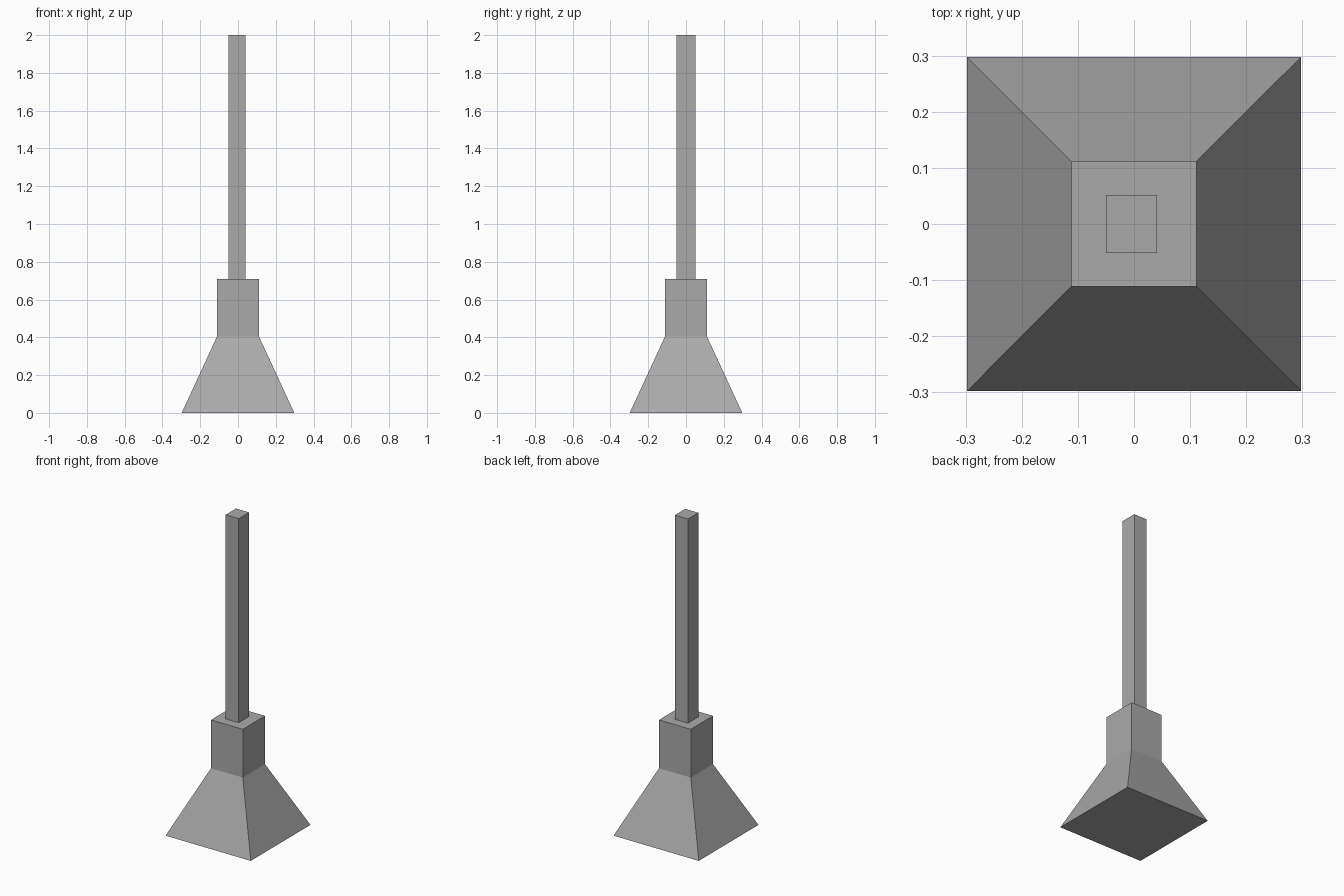
import bpy
import bmesh

default_cube = bpy.data.objects.get("Cube")
if default_cube:
    bpy.data.objects.remove(default_cube, do_unlink=True)

grey = bpy.data.materials.new("plain_grey")
grey.use_nodes = True
grey.diffuse_color = (0.4, 0.4, 0.4, 1)
grey.node_tree.nodes["Principled BSDF"].inputs["Base Color"].default_value = (0.4, 0.4, 0.4, 1)


def stacked_block(name, rings, x=0.0):
    """Closed four-sided solid through rings of (half width x, half depth y, height)."""
    bm = bmesh.new()
    loops = []
    for hx, hy, z in rings:
        corners = ((-hx, -hy), (hx, -hy), (hx, hy), (-hx, hy))
        loops.append([bm.verts.new((x + cx, cy, z)) for cx, cy in corners])
    for low, high in zip(loops, loops[1:]):
        for i in range(4):
            j = (i + 1) % 4
            bm.faces.new((low[i], low[j], high[j], high[i]))
    bm.faces.new(loops[0][::-1])
    bm.faces.new(loops[-1])
    bmesh.ops.recalc_face_normals(bm, faces=bm.faces)
    mesh = bpy.data.meshes.new(name)
    bm.to_mesh(mesh)
    bm.free()
    mesh.materials.append(grey)
    obj = bpy.data.objects.new(name, mesh)
    bpy.context.collection.objects.link(obj)
    return obj


# Flared foot rising into a straight collar
stacked_block("flared_base", [(0.298, 0.298, 0), (0.111, 0.111, 0.405), (0.111, 0.111, 0.71)])

# Slim square shaft, set slightly to one side of the collar
stacked_block("shaft", [(0.0455, 0.0515, 0.71), (0.0455, 0.0515, 2)], x=-0.0045)
